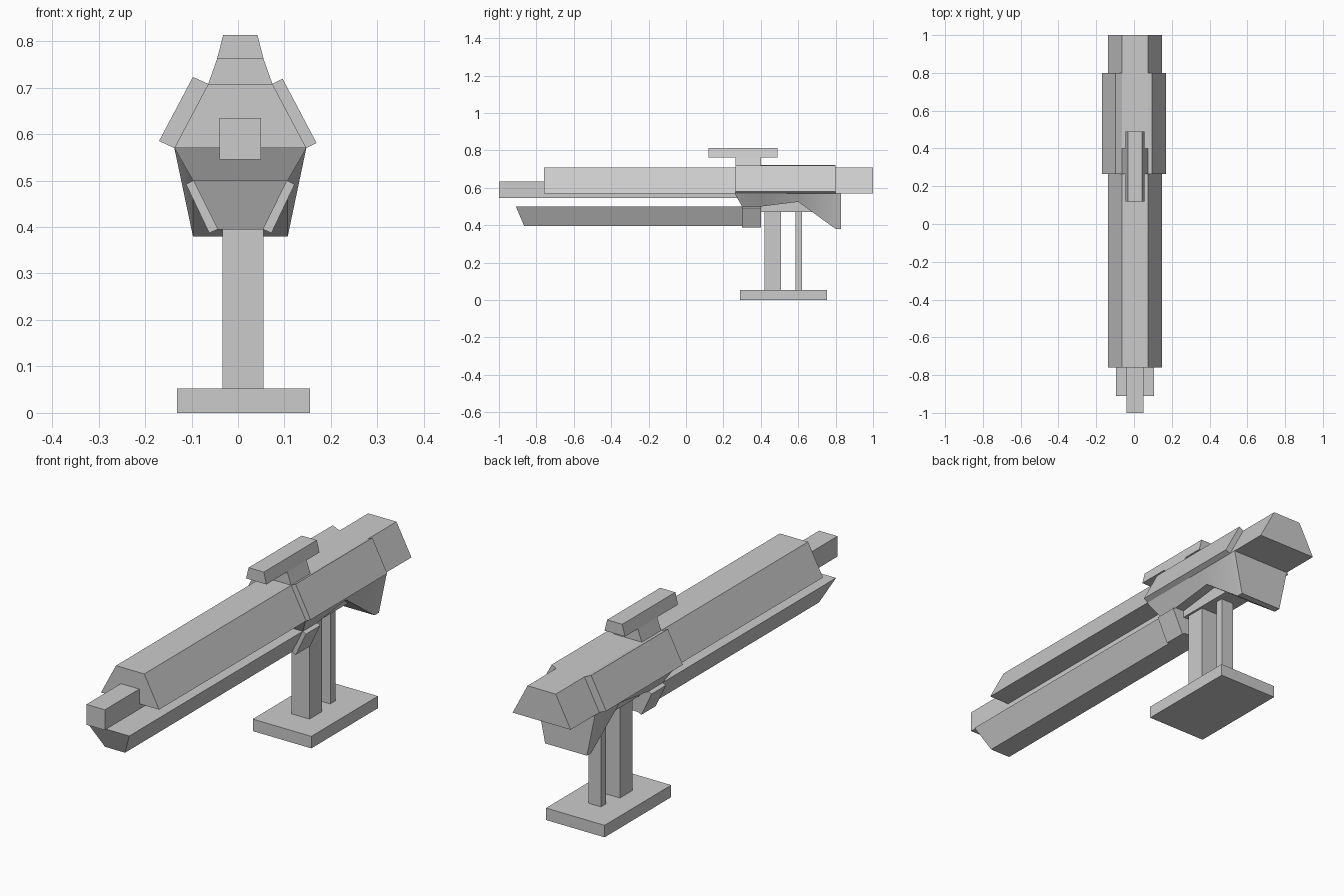
import bpy, bmesh

if "Cube" in bpy.data.objects:
    bpy.data.objects.remove(bpy.data.objects["Cube"])

CX = 0.005  # slight sideways offset of the centre line


def loft(name, sections):
    """Skin closed rings of 3D points and cap both ends."""
    bm = bmesh.new()
    rings = [[bm.verts.new(p) for p in s] for s in sections]
    n = len(rings[0])
    for a, b in zip(rings, rings[1:]):
        for i in range(n):
            j = (i + 1) % n
            bm.faces.new((a[i], a[j], b[j], b[i]))
    bm.faces.new(rings[0])
    bm.faces.new(rings[-1])
    bmesh.ops.recalc_face_normals(bm, faces=bm.faces)
    mesh = bpy.data.meshes.new(name)
    bm.to_mesh(mesh)
    bm.free()
    ob = bpy.data.objects.new(name, mesh)
    bpy.context.collection.objects.link(ob)
    return ob


def prism(name, profile, y0, y1):
    return loft(name, [[(x, y, z) for x, z in profile] for y in (y0, y1)])


def trapezoid(wb, zb, wt, zt, cx=CX):
    return [(cx - wb, zb), (cx + wb, zb), (cx + wt, zt), (cx - wt, zt)]


def box(name, half_width, y0, y1, z0, z1, cx=CX):
    return prism(name, trapezoid(half_width, z0, half_width, z1, cx), y0, y1)


# Barrel and main hull
box("barrel", 0.045, -1.0, 0.30, 0.545, 0.635)
prism("upper_hull", trapezoid(0.142, 0.57, 0.069, 0.708), -0.76, 1.0)

# Receiver: straight top edge, stepped lower edge of constant width
stations = [(0.26, 0.30, 0.50), (0.40, 0.40, 0.50), (0.60, 0.60, 0.525),
            (0.80, 0.80, 0.38), (0.83, 0.83, 0.38)]
receiver = loft("receiver", [
    [(CX - 0.142, yt, 0.57), (CX + 0.142, yt, 0.57),
     (CX + 0.102, yb, zb), (CX - 0.102, yb, zb)] for yt, yb, zb in stations])
bpy.context.view_layer.objects.active = receiver
receiver.select_set(True)
bpy.ops.object.shade_smooth_by_angle(angle=0.5)

# Fore-end under the barrel, with a raked front
lower = trapezoid(0.049, 0.395, 0.101, 0.50)
loft("fore_end", [
    [(x, -0.865 if z < 0.45 else -0.91, z) for x, z in lower],
    [(x, 0.40, z) for x, z in lower]])

# Side plates leaning against the hull and the fore-end
for side, label in ((-1, "left"), (1, "right")):
    # left hull plate is a little thicker
    dx, dz = (0.033, 0.015) if side < 0 else (0.022, 0.011)
    prism(label + "_hull_plate",
          [(CX + side * 0.142, 0.57), (CX + side * (0.142 + dx), 0.57 + dz),
           (CX + side * (0.069 + dx), 0.708 + dz), (CX + side * 0.069, 0.708)],
          0.265, 0.80)
    prism(label + "_fore_end_plate",
          [(CX + side * 0.101, 0.50), (CX + side * 0.117, 0.492),
           (CX + side * 0.067, 0.387), (CX + side * 0.049, 0.395)],
          0.30, 0.40)

# Sight on its mount
prism("sight_mount", trapezoid(0.069, 0.708, 0.050, 0.762), 0.265, 0.40)
prism("sight", trapezoid(0.050, 0.762, 0.037, 0.813), 0.12, 0.49)

# Grip block, posts and foot
box("grip_block", 0.06, 0.40, 0.72, 0.47, 0.56)
box("front_post", 0.044, 0.42, 0.508, 0.05, 0.48, 0.011)
box("rear_post", 0.03, 0.585, 0.62, 0.05, 0.48, 0.011)
box("foot", 0.143, 0.29, 0.755, 0.0, 0.053, 0.012)
